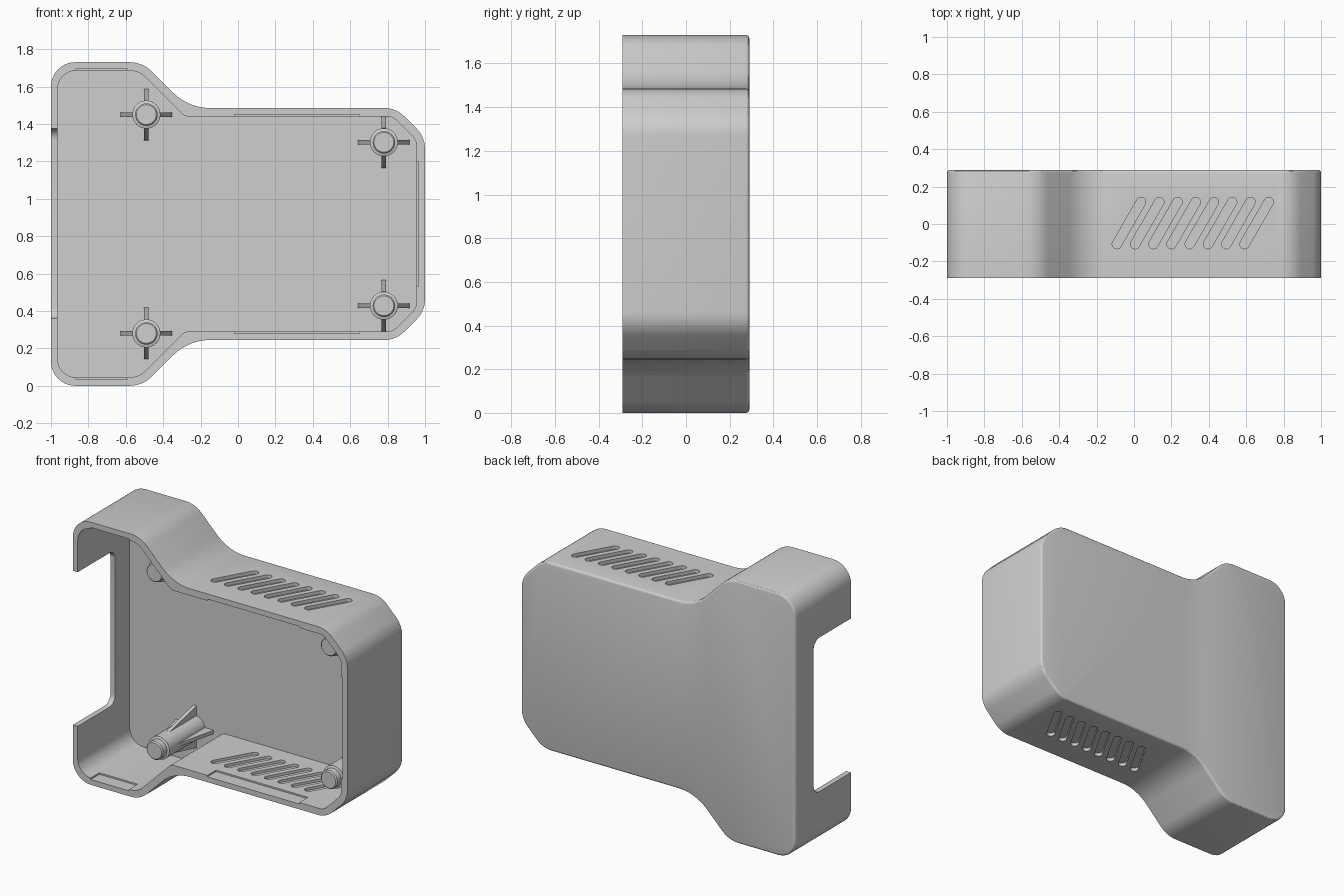
import bpy, bmesh, math
from mathutils import Vector, Matrix

if "Cube" in bpy.data.objects:
    bpy.data.objects.remove(bpy.data.objects["Cube"])

GREY = (0.62, 0.62, 0.62, 1)
mat = bpy.data.materials.new("matte grey plastic")
mat.use_nodes = True
mat.diffuse_color = GREY
mat.node_tree.nodes["Principled BSDF"].inputs["Base Color"].default_value = GREY
mat.node_tree.nodes["Principled BSDF"].inputs["Roughness"].default_value = 0.6

MID = 0.865            # height of the mirror line
FRONT, BACK, FLOOR = -0.29, 0.29, 0.25


def fillet(corners, steps=8):
    """Round a polygon given as (u, v, radius) corners."""
    out = []
    for i, (u, v, r) in enumerate(corners):
        p = Vector((u, v))
        if not r:
            out.append(p)
            continue
        a = (Vector(corners[i - 1][:2]) - p).normalized()
        b = (Vector(corners[(i + 1) % len(corners)][:2]) - p).normalized()
        half = math.acos(max(-1, min(1, a.dot(b)))) / 2
        c = p + (a + b).normalized() * r / math.sin(half)
        s, e = (p + d * r / math.tan(half) - c for d in (a, b))
        sweep = math.pi - 2 * half
        for k in range(steps + 1):
            t = k / steps
            out.append(c + (s * math.sin((1 - t) * sweep) + e * math.sin(t * sweep))
                       / math.sin(sweep))
    return out


def prism(bm, pts, axis, lo, hi):
    """Extrude a 2D outline along x, y or z."""
    place = {"x": lambda p, h: (h, p.x, p.y),
             "y": lambda p, h: (p.x, h, p.y),
             "z": lambda p, h: (p.x, p.y, h)}[axis]
    rings = [[bm.verts.new(place(Vector(p), h)) for p in pts] for h in (lo, hi)]
    bm.faces.new(rings[0])
    cap = bm.faces.new(rings[1][::-1])
    n = len(pts)
    for i in range(n):
        j = (i + 1) % n
        bm.faces.new((rings[0][j], rings[0][i], rings[1][i], rings[1][j]))
    bmesh.ops.recalc_face_normals(bm, faces=bm.faces)
    return cap


def box(bm, lo, hi):
    rect = [(lo[0], lo[2]), (hi[0], lo[2]), (hi[0], hi[2]), (lo[0], hi[2])]
    prism(bm, rect, "y", lo[1], hi[1])


def make(name, bm):
    me = bpy.data.meshes.new(name)
    bm.to_mesh(me)
    bm.free()
    ob = bpy.data.objects.new(name, me)
    bpy.context.collection.objects.link(ob)
    me.materials.append(mat)
    return ob


def smooth(ob):
    bpy.ops.object.select_all(action="DESELECT")
    ob.select_set(True)
    bpy.context.view_layer.objects.active = ob
    bpy.ops.object.shade_smooth_by_angle(angle=math.radians(30))


def cut(ob, name, bm):
    tool = make(name, bm)
    tool.hide_render = True
    mod = ob.modifiers.new(name, "BOOLEAN")
    mod.operation, mod.solver, mod.object = "DIFFERENCE", "EXACT", tool
    bpy.context.view_layer.objects.active = ob
    bpy.ops.object.modifier_apply(modifier=name)
    bpy.data.objects.remove(tool)


def mirrored(upper):
    return fillet(upper + [(x, 2 * MID - z, r) for x, z, r in reversed(upper)])


# Outer shell with a softened back edge
outer = [(-1, 1.73, 0.13), (-0.51, 1.73, 0.17), (-0.265, 1.485, 0.28),
         (0.845, 1.485, 0.15), (1, 1.33, 0.15)]
bm = bmesh.new()
cap = prism(bm, mirrored(outer), "y", FRONT, BACK)
bmesh.ops.bevel(bm, geom=list(cap.edges), offset=0.015, segments=3,
                profile=0.5, affect="EDGES")
shell = make("case_shell", bm)

# Cavity, open to the front
inner = [(-0.965, 1.685, 0.1), (-0.53, 1.685, 0.12), (-0.285, 1.44, 0.05),
         (0.826, 1.44, 0.07), (0.955, 1.311, 0.07)]
bm = bmesh.new()
prism(bm, mirrored(inner), "y", FRONT - 0.1, FLOOR)
cut(shell, "cavity_cutter", bm)

# Large opening in the end wall
bm = bmesh.new()
prism(bm, fillet([(-0.4, 0.36, 0), (0.1, 0.36, 0.06),
                  (0.1, 1.375, 0.06), (-0.4, 1.375, 0)]), "x", -1.1, -0.92)
cut(shell, "end_opening_cutter", bm)

# Shallow latch recesses just inside the rim
bm = bmesh.new()
y0, y1 = FRONT - 0.05, -0.2
for s in (-1, 1):
    for x0, x1, z in ((-0.87, -0.59, 1.685), (-0.02, 0.65, 1.44)):
        h = z - MID
        za, zb = sorted((MID + s * (h - 0.03), MID + s * (h + 0.01)))
        box(bm, (x0, y0, za), (x1, y1, zb))
box(bm, (0.92, y0, 0.53), (0.964, y1, 1.2))
cut(shell, "latch_recess_cutter", bm)

# Slanted vent slots, sunk from both sides to leave a thin web
along = Vector((0.135, 0.235)).normalized()
across = Vector((along.y, -along.x))
bm = bmesh.new()
for i in range(8):
    c = Vector((-0.027 + i * 0.0975, 0.005))
    slot = fillet([(*(c + along * a * 0.155 + across * b * 0.025), 0.0249)
                   for a, b in ((-1, -1), (1, -1), (1, 1), (-1, 1))], 5)
    for s in (-1, 1):
        for h0, h1 in ((0.55, 0.592), (0.598, 0.66)):
            prism(bm, slot, "z", *sorted((MID + s * h0, MID + s * h1)))
cut(shell, "vent_cutter", bm)
smooth(shell)

# Screw posts: stepped pins with four tapered ribs
steps = [(0.075, FLOOR + 0.01), (0.075, -0.12), (0.06, -0.125), (0.06, -0.165),
         (0.053, -0.172)]
for px, side in ((-0.49, "right_end"), (0.78, "left_end")):
    for s, level in ((1, "upper"), (-1, "lower")):
        pz = MID + s * (0.585 if px < 0 else 0.437)
        bm = bmesh.new()
        rings = []
        for r, y in steps:
            rings.append([bm.verts.new((r * math.cos(t), y, r * math.sin(t)))
                          for t in (math.tau * k / 32 for k in range(32))])
        for a, b in zip(rings, rings[1:]):
            for k in range(32):
                j = (k + 1) % 32
                bm.faces.new((a[k], a[j], b[j], b[k]))
        bm.faces.new(rings[0])
        bm.faces.new(rings[-1])
        for k in range(4):
            first = len(bm.verts)
            prism(bm, [(0.05, -0.02), (0.075, -0.02), (0.14, FLOOR + 0.01),
                       (0.05, FLOOR + 0.01)], "z", -0.012, 0.012)
            bm.verts.ensure_lookup_table()
            bmesh.ops.rotate(bm, verts=bm.verts[first:], cent=(0, 0, 0),
                             matrix=Matrix.Rotation(k * math.pi / 2, 3, "Y"))
        bmesh.ops.recalc_face_normals(bm, faces=bm.faces)
        post = make(f"{side}_{level}_screw_post", bm)
        post.location = (px, 0, pz)
        smooth(post)
